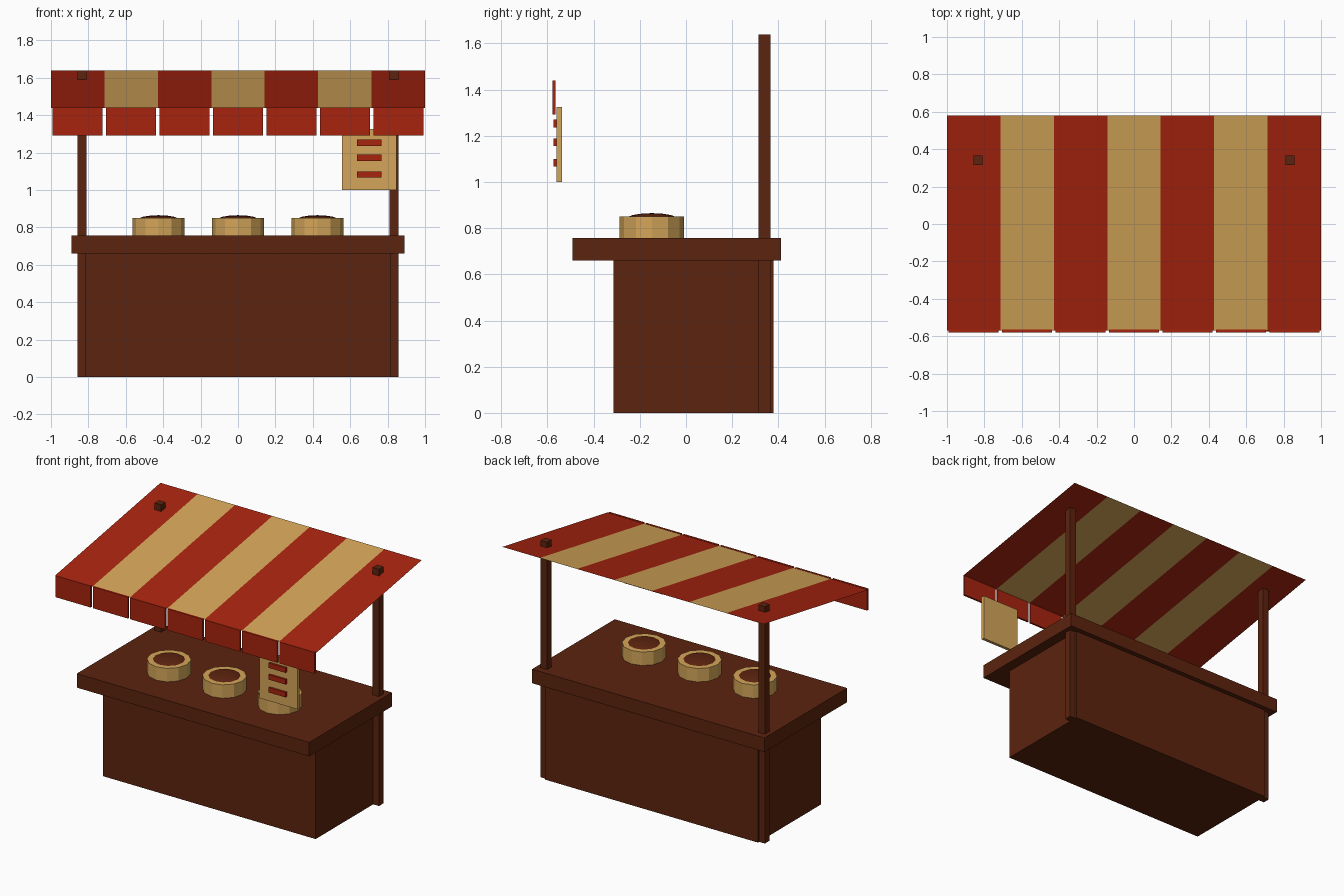
import bpy, bmesh, math
from mathutils import Matrix

if "Cube" in bpy.data.objects:
    bpy.data.objects.remove(bpy.data.objects["Cube"])


def material(name, rgb):
    m = bpy.data.materials.new(name)
    m.diffuse_color = (*rgb, 1)
    m.use_nodes = True
    m.node_tree.nodes["Principled BSDF"].inputs["Base Color"].default_value = m.diffuse_color
    return m


WOOD = material("dark wood", (0.107, 0.017, 0.0045))
RED = material("awning red", (0.39, 0.017, 0.0045))
CREAM = material("cream", (0.66, 0.38, 0.10))


def finish(name, bm, *mats):
    me = bpy.data.meshes.new(name)
    bm.to_mesh(me)
    bm.free()
    for m in mats:
        me.materials.append(m)
    ob = bpy.data.objects.new(name, me)
    bpy.context.collection.objects.link(ob)
    return ob


def box(name, x, y, z, mat):
    """Box from (min, max) pairs on each axis."""
    bm = bmesh.new()
    bmesh.ops.create_cube(bm, size=1)
    for v in bm.verts:
        v.co = [r[0] if c < 0 else r[1] for c, r in zip(v.co, (x, y, z))]
    return finish(name, bm, mat)


# Counter
box("counter_body", (-0.815, 0.815), (-0.315, 0.378), (0, 0.665), WOOD)
box("counter_top", (-0.89, 0.89), (-0.492, 0.412), (0.66, 0.757), WOOD)

# Rear posts, poking through the awning
for side, cx in (("left", -0.834), ("right", 0.834)):
    box(side + "_post", (cx - 0.025, cx + 0.025), (0.315, 0.365), (0, 1.638), WOOD)

# Sloping striped awning sheet
STRIPES = 7
W = 2 / STRIPES
bm = bmesh.new()
rows = [(bm.verts.new((-1 + i * W, -0.57, 1.437)),
         bm.verts.new((-1 + i * W, 0.58, 1.638))) for i in range(STRIPES + 1)]
for i in range(STRIPES):
    (a, b), (c, d) = rows[i], rows[i + 1]
    bm.faces.new((a, c, d, b)).material_index = i % 2
finish("awning", bm, RED, CREAM)

# Hanging front flaps, one per stripe
for i in range(STRIPES):
    cx = -1 + (i + 0.5) * W
    box(f"awning_flap_{i + 1}", (cx - 0.134, cx + 0.134), (-0.579, -0.565), (1.292, 1.44), RED)

# Price board with red bars
box("sign_board", (0.556, 0.848), (-0.56, -0.538), (1.0, 1.325), CREAM)
for i, z in enumerate((1.253, 1.172, 1.083)):
    box(f"sign_bar_{i + 1}", (0.636, 0.766), (-0.574, -0.558), (z - 0.017, z + 0.017), RED)

# Twelve-sided baskets with a shallow mound of goods
for i, x in enumerate((-0.425, 0, 0.425)):
    bm = bmesh.new()
    bmesh.ops.create_cone(bm, cap_ends=True, segments=12, radius1=0.139, radius2=0.139,
                          depth=0.095, matrix=Matrix.Translation((x, -0.148, 0.8025)))
    finish(f"basket_{i + 1}", bm, CREAM)
    bm = bmesh.new()
    bmesh.ops.create_uvsphere(bm, u_segments=12, v_segments=8, radius=0.115,
                              matrix=Matrix.Translation((x, -0.148, 0.838))
                              @ Matrix.Diagonal((1, 1, 0.235, 1)))
    finish(f"basket_goods_{i + 1}", bm, WOOD)
